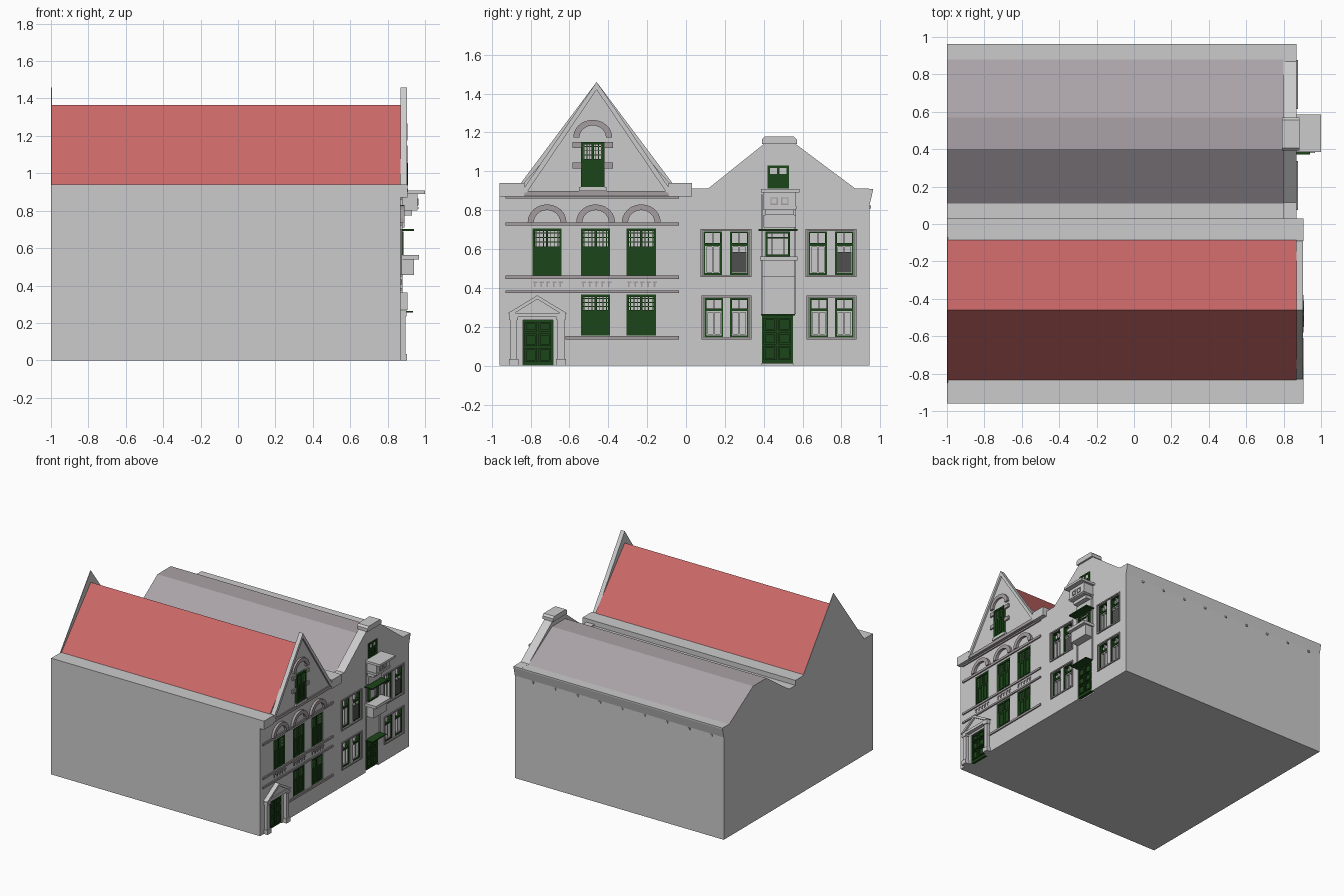
import bpy, bmesh
from math import sin, cos, pi
from mathutils import Matrix, Vector

if "Cube" in bpy.data.objects:
    bpy.data.objects.remove(bpy.data.objects["Cube"])


def material(name, r, g, b):
    m = bpy.data.materials.new(name)
    m.diffuse_color = (r, g, b, 1)
    m.use_nodes = True
    m.node_tree.nodes["Principled BSDF"].inputs["Base Color"].default_value = m.diffuse_color
    return m


RED = material("red_tiles", 0.6, 0.14, 0.14)
SLATE = material("slate", 0.40, 0.36, 0.385)
STONE = material("stone_trim", 0.38, 0.34, 0.35)
GREEN = material("green_paint", 0.012, 0.06, 0.01)
LEAF = material("light_green", 0.06, 0.20, 0.05)
DARK = material("dark_blind", 0.08, 0.08, 0.08)
F = 0.87   # facade plane


def finish(name, bm, mat=None, caps_grey=False):
    bmesh.ops.recalc_face_normals(bm, faces=bm.faces)
    me = bpy.data.meshes.new(name)
    if caps_grey:
        me.materials.append(None)
        for f in bm.faces:
            f.material_index = 0 if abs(f.normal.x) > 0.9 else 1
    if mat:
        me.materials.append(mat)
    bm.to_mesh(me)
    bm.free()
    ob = bpy.data.objects.new(name, me)
    bpy.context.collection.objects.link(ob)
    return ob


def boxes(name, items, mat=None):
    """Boxes given as (x0, x1, y0, y1, z0, z1), all in one object."""
    bm = bmesh.new()
    for x0, x1, y0, y1, z0, z1 in items:
        mid = Vector((x0 + x1, y0 + y1, z0 + z1)) / 2
        m = Matrix.Translation(mid) @ Matrix.Diagonal((x1 - x0, y1 - y0, z1 - z0, 1))
        bmesh.ops.create_cube(bm, size=1, matrix=m)
    return finish(name, bm, mat)


def prism(name, pts, x0, x1, mat=None, caps_grey=False):
    """Outline in (y, z) pushed from x0 to x1."""
    bm = bmesh.new()
    face = bm.faces.new([bm.verts.new((x0, y, z)) for y, z in pts])
    ext = bmesh.ops.extrude_face_region(bm, geom=[face])
    moved = [v for v in ext["geom"] if isinstance(v, bmesh.types.BMVert)]
    bmesh.ops.translate(bm, verts=moved, vec=(x1 - x0, 0, 0))
    return finish(name, bm, mat, caps_grey)


def arch(name, y, z, ro, ri, h, x0, x1):
    n = 12
    outer = [(y + ro * cos(pi * i / n), z + h * sin(pi * i / n)) for i in range(n + 1)]
    inner = [(y + ri * cos(pi * i / n), z + h * ri / ro * sin(pi * i / n)) for i in range(n, -1, -1)]
    prism(name, outer + inner, x0, x1, STONE)


def border(x0, x1, y0, y1, z0, z1, w):
    return [(x0, x1, y0, y0 + w, z0, z1), (x0, x1, y1 - w, y1, z0, z1),
            (x0, x1, y0 + w, y1 - w, z0, z0 + w), (x0, x1, y0 + w, y1 - w, z1 - w, z1)]


def recess(ob, items):
    cutter = boxes(ob.name + "_cutter", items)
    cutter.hide_render = True
    cutter.display_type = 'WIRE'
    mod = ob.modifiers.new("openings", 'BOOLEAN')
    mod.operation, mod.object, mod.solver = 'DIFFERENCE', cutter, 'EXACT'


def shuttered(name, y0, y1, z0, z1, x):
    """Green window: lattice light on top, a pair of panelled shutters below."""
    zm, ym = z0 + (z1 - z0) * 0.62, (y0 + y1) / 2
    b = border(x, x + 0.022, y0, y1, z0, z1, 0.012)
    b.append((x, x + 0.02, y0, y1, z0, zm))
    b.append((x, x + 0.02, ym - 0.006, ym + 0.006, zm, z1))
    for a, c in ((y0 + 0.02, ym - 0.008), (ym + 0.008, y1 - 0.02)):
        b += border(x + 0.015, x + 0.025, a, c, z0 + 0.015, zm - 0.008, 0.01)
    boxes(name, b, GREEN)
    bars = [(x, x + 0.015, y0 + (y1 - y0) * i / 8 - 0.002, y0 + (y1 - y0) * i / 8 + 0.002, zm, z1)
            for i in range(1, 8)]
    bars += [(x, x + 0.014, y0, y1, zm + (z1 - zm) * i / 4 - 0.002, zm + (z1 - zm) * i / 4 + 0.002)
             for i in range(1, 4)]
    boxes(name + "_lattice", bars, LEAF)


def sash_pair(name, y0, y1, z0, z1, blind=False):
    """Stone surround with two green sash windows; returns their openings."""
    boxes(name + "_surround", border(F - 0.01, F + 0.008, y0, y1, z0, z1, 0.01), STONE)
    green, grey, holes = [], [], []
    for a, c in ((y0 + 0.015, y0 + 0.11), (y1 - 0.11, y1 - 0.015)):
        x, zm, ym = F - 0.03, z0 + (z1 - z0) * 0.68, (a + c) / 2
        holes.append((x, F + 0.03, a, c, z0 + 0.012, z1 - 0.012))
        green += border(x, F - 0.005, a, c, z0 + 0.012, z1 - 0.012, 0.009)
        green.append((x, F - 0.005, a, c, zm - 0.007, zm + 0.007))
        grey += border(x, F - 0.012, a + 0.009, c - 0.009, z0 + 0.021, zm - 0.007, 0.007)
        grey.append((x, F - 0.012, ym - 0.004, ym + 0.004, z0 + 0.02, z1 - 0.02))
    boxes(name + "_frames", green, GREEN)
    boxes(name + "_bars", grey)
    if blind:
        boxes(name + "_blind", [(F - 0.03, F - 0.01, y1 - 0.1, y1 - 0.025, z0 + 0.025, z0 + 0.13)], DARK)
    return holes


# ---------- Left house: walls, gutters, roof, gables ----------
wall_a = boxes("left_house_walls", [(-1, F, -0.96, 0.03, 0, 0.87)])
boxes("left_house_gutters", [(-1, 0.905, -0.96, -0.83, 0.87, 0.94), (-1, 0.905, -0.09, 0.03, 0.87, 0.94),
                             (-1, F, -0.83, -0.09, 0.87, 0.94)])
prism("red_roof", [(-0.835, 0.94), (-0.085, 0.94), (-0.46, 1.365)], -0.999, F, RED, True)
prism("back_gable", [(-0.85, 0.94), (-0.07, 0.94), (-0.46, 1.46)], -1, -0.995)
prism("front_gable", [(-0.85, 0.89), (-0.07, 0.89), (-0.46, 1.46)], F, 0.89)
for s, label in ((-1, "left"), (1, "right")):
    prism("gable_coping_" + label, [(-0.46 + s * 0.39, 0.89), (-0.46, 1.46), (-0.46, 1.42),
                                    (-0.46 + s * 0.36, 0.89)], F, 0.904)

# Stone bands across the left facade
boxes("facade_bands", [(F, 0.88, y0, -0.035, z0, z1) for y0, z0, z1 in
                       ((-0.93, 0.72, 0.738), (-0.93, 0.86, 0.872), (-0.93, 0.447, 0.463),
                        (-0.93, 0.373, 0.387), (-0.62, 0.135, 0.152))], STONE)
boxes("gable_sill_band", [(F, 0.9, -0.85, -0.07, 0.875, 0.9)], STONE)

# Shuttered windows with arches
holes = []
for i, y in enumerate((-0.715, -0.465, -0.23)):
    spans = [(0.465, 0.705)] + ([(0.155, 0.365)] if i else [])
    for j, (z0, z1) in enumerate(spans):
        holes.append((F - 0.03, F + 0.03, y - 0.075, y + 0.075, z0, z1))
        shuttered(f"shuttered_window_{i}_{j}", y - 0.075, y + 0.075, z0, z1, F - 0.025)
    arch(f"window_arch_{i}", y, 0.738, 0.1, 0.068, 0.092, F, 0.89)
    boxes(f"brick_teeth_{i}", [(F, 0.876, y - 0.072 + k * 0.033, y - 0.05 + k * 0.033, 0.425, 0.433) for k in range(5)]
          + [(F, 0.876, y - 0.068 + k * 0.033, y - 0.06 + k * 0.033, 0.405, 0.425) for k in range(5)], STONE)
holes.append((F - 0.03, F + 0.03, -0.84, -0.685, -0.01, 0.235))
recess(wall_a, holes)
shuttered("gable_window", -0.54, -0.42, 0.92, 1.15, 0.885)
arch("gable_arch", -0.48, 1.175, 0.1, 0.068, 0.09, 0.88, 0.906)
boxes("gable_blocks", [(0.88, 0.902, a, c, z0, z1) for z0, z1 in ((1.12, 1.15), (1.015, 1.045))
                       for a, c in ((-0.585, -0.54), (-0.42, -0.375))], STONE)
boxes("gable_window_sill", [(0.88, 0.91, -0.55, -0.41, 0.9, 0.92)])

# Portico and front door
cols = []
for y in (-0.887, -0.643):
    cols += [(F, 0.895, y - 0.018, y + 0.018, 0, 0.25), (F, 0.904, y - 0.025, y + 0.025, 0, 0.035),
             (F, 0.902, y - 0.023, y + 0.023, 0.235, 0.25)]
boxes("portico_pilasters", cols)
boxes("portico_entablature", [(F, 0.9, -0.91, -0.62, 0.25, 0.272)])
prism("portico_pediment", [(-0.91, 0.272), (-0.62, 0.272), (-0.765, 0.35)], F, 0.892)
for s in (-1, 1):
    prism("pediment_coping", [(-0.765 + s * 0.155, 0.268), (-0.765, 0.362), (-0.765, 0.342),
                              (-0.765 + s * 0.12, 0.268)], F, 0.906)
door = [(F - 0.03, F - 0.01, -0.84, -0.685, 0, 0.235)]
for y in (-0.83, -0.758):
    for z0, z1 in ((0.02, 0.09), (0.1, 0.165), (0.175, 0.225)):
        door += border(F - 0.012, F, y, y + 0.063, z0, z1, 0.01)
boxes("portico_door", door, GREEN)

# ---------- Right house: walls, roof, gable ----------
wall_b = boxes("right_house_walls", [(-1, F, 0.03, 0.945, 0, 0.9)])
prism("slate_roof", [(0.11, 0.9), (0.89, 0.9), (0.57, 1.1), (0.4, 1.1)], -1, 0.81, SLATE, True)
prism("side_gutter", [(0.88, 0.82), (0.943, 0.82), (0.962, 0.9), (0.962, 0.91), (0.88, 0.91)], -1, F)
gable_b = prism("stepped_gable", [(0.03, 0.9), (0.95, 0.9), (0.96, 0.91), (0.87, 0.912), (0.565, 1.14),
                                  (0.4, 1.14), (0.115, 0.912), (0.03, 0.912)], 0.8, F)
prism("gable_cap", [(0.392, 1.14), (0.57, 1.14), (0.57, 1.165), (0.555, 1.18), (0.407, 1.18),
                    (0.392, 1.165)], 0.79, 0.885)
boxes("gutter_brackets", [(-0.9 + i * 0.2, -0.885 + i * 0.2, 0.94, 0.953, 0.81, 0.825) for i in range(9)])

# Sash windows and the gable hatch
holes = []
for k, y in enumerate((0.075, 0.615)):
    holes += sash_pair(f"upper_sash_{k}", y, y + 0.262, 0.455, 0.703, True)
    holes += sash_pair(f"lower_sash_{k}", y + 0.006, y + 0.262, 0.135, 0.36)
holes.append((F - 0.03, F + 0.03, 0.39, 0.55, -0.01, 0.26))
recess(wall_b, holes)
shuttered("gable_hatch", 0.42, 0.53, 0.912, 1.03, F - 0.015)

# Street door with flat canopy
door = [(F - 0.03, F - 0.005, 0.39, 0.55, 0.01, 0.26)]
for y in (0.4, 0.475):
    for z0, z1 in ((0.03, 0.1), (0.11, 0.17), (0.18, 0.245)):
        door += border(F - 0.01, F + 0.004, y, y + 0.065, z0, z1, 0.009)
boxes("street_door", door, GREEN)
boxes("door_canopy", [(F - 0.01, 0.935, 0.385, 0.56, 0.257, 0.265)], GREEN)
boxes("centre_strips", [(F, 0.88, y, y + 0.008, 0.265, 0.88) for y in (0.385, 0.557)])

# Balcony, its window and canopy
boxes("balcony", [(F, 0.94, 0.392, 0.562, 0.455, 0.54), (F, 0.968, 0.38, 0.575, 0.54, 0.563)])
boxes("balcony_window", border(F, 0.884, 0.41, 0.535, 0.563, 0.69, 0.01)
      + [(F, 0.88, 0.41, 0.535, 0.655, 0.663)], GREEN)
boxes("balcony_window_bars", [(F, 0.878, y, y + 0.006, 0.57, 0.68) for y in (0.44, 0.5)])
boxes("balcony_canopy", [(F, 0.942, 0.372, 0.575, 0.692, 0.702)], GREEN)

# Upper oriel box with cornice and two small lights
boxes("oriel", [(F, 0.96, 0.4, 0.566, 0.8, 0.89), (F, 1.0, 0.385, 0.585, 0.89, 0.908),
                (F, 0.965, 0.395, 0.571, 0.81, 0.82)])
boxes("oriel_base", [(F, 0.93, 0.41, 0.556, 0.775, 0.8), (F, 0.89, 0.4, 0.566, 0.71, 0.775)])
boxes("oriel_lights", [b for y in (0.435, 0.49) for b in border(0.955, 0.965, y, y + 0.038, 0.828, 0.866, 0.006)], STONE)
